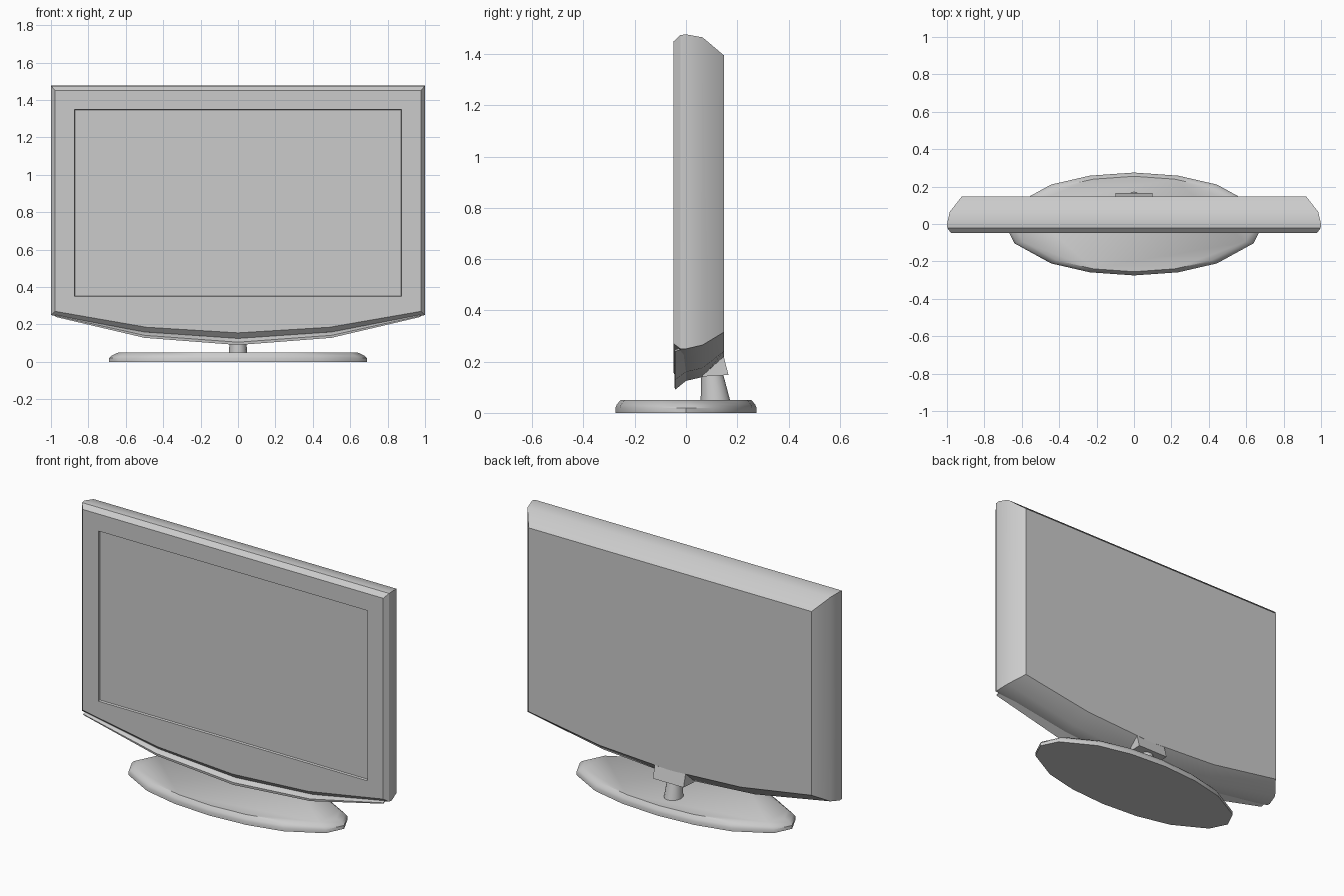
import bpy, bmesh, math

if "Cube" in bpy.data.objects:
    bpy.data.objects.remove(bpy.data.objects["Cube"])


def loft(name, loops, angle=30):
    """Skin closed loops of equal length and cap both ends."""
    bm = bmesh.new()
    rings = [[bm.verts.new(p) for p in loop] for loop in loops]
    n = len(rings[0])
    for a, b in zip(rings, rings[1:]):
        for i in range(n):
            j = (i + 1) % n
            bm.faces.new((a[i], a[j], b[j], b[i]))
    bm.faces.new(rings[0][::-1])
    bm.faces.new(rings[-1])
    bmesh.ops.recalc_face_normals(bm, faces=bm.faces)
    mesh = bpy.data.meshes.new(name)
    bm.to_mesh(mesh)
    bm.free()
    obj = bpy.data.objects.new(name, mesh)
    bpy.context.collection.objects.link(obj)
    bpy.ops.object.select_all(action='DESELECT')
    obj.select_set(True)
    bpy.context.view_layer.objects.active = obj
    bpy.ops.object.shade_smooth_by_angle(angle=math.radians(angle))
    return obj


def outline(y, half, top, end, mid, centre):
    """Cabinet cross-section: flat top and a bowed bottom edge."""
    m = half / 2
    return [(-half, y, end), (-m, y, mid), (0, y, centre), (m, y, mid),
            (half, y, end), (half, y, top), (-half, y, top)]


# Cabinet with recessed screen, from the screen out and around to the back
loft("cabinet", [
    outline(-0.036, 0.872, 1.347, 0.353, 0.353, 0.353),
    outline(-0.048, 0.875, 1.35, 0.35, 0.35, 0.35),
    outline(-0.048, 0.978, 1.45, 0.27, 0.185, 0.155),
    outline(-0.022, 0.998, 1.474, 0.25, 0.16, 0.125),
    outline(0.0, 1.0, 1.477, 0.25, 0.16, 0.125),
    outline(0.065, 0.985, 1.465, 0.265, 0.175, 0.14),
    outline(0.148, 0.92, 1.395, 0.315, 0.24, 0.215),
])

# Lip that follows the bowed bottom edge
stations = [(-0.975, 0.254, 0.4), (-0.5, 0.16, 0.9), (0, 0.125, 1),
            (0.5, 0.16, 0.9), (0.975, 0.254, 0.4)]
loft("bottom_lip", [[(x, -0.02, z), (x, -0.045, z - 0.02 * k),
                     (x, -0.043, z - 0.035 * k), (x, 0.0, z)]
                    for x, z, k in stations])

# Wedge bracket under the back panel
wedge = [(0.065, 0.142), (0.065, 0.215), (0.147, 0.22), (0.166, 0.148)]
loft("neck_bracket", [[(x, y, z) for y, z in wedge] for x in (-0.1, 0.1)])


def ring(cy, rx, ry, z, angles):
    return [(rx * math.sin(math.radians(a)), cy + ry * math.cos(math.radians(a)), z)
            for a in angles]


# Tapered neck
round_angles = range(0, 360, 30)
loft("neck", [ring(0.115, 0.05, 0.058, 0.045, round_angles),
              ring(0.102, 0.04, 0.042, 0.155, round_angles)], 40)

# Faceted oval base with a sloping rim
quarter = [0, 20, 40, 68]
oval = quarter + [90] + [180 - a for a in quarter[:0:-1]]
oval += [a + 180 for a in oval]
loft("base", [ring(0, 0.69, 0.275, 0.0, oval),
              ring(0, 0.69, 0.275, 0.02, oval),
              ring(0, 0.675, 0.27, 0.033, oval),
              ring(0, 0.64, 0.255, 0.05, oval)], 40)
